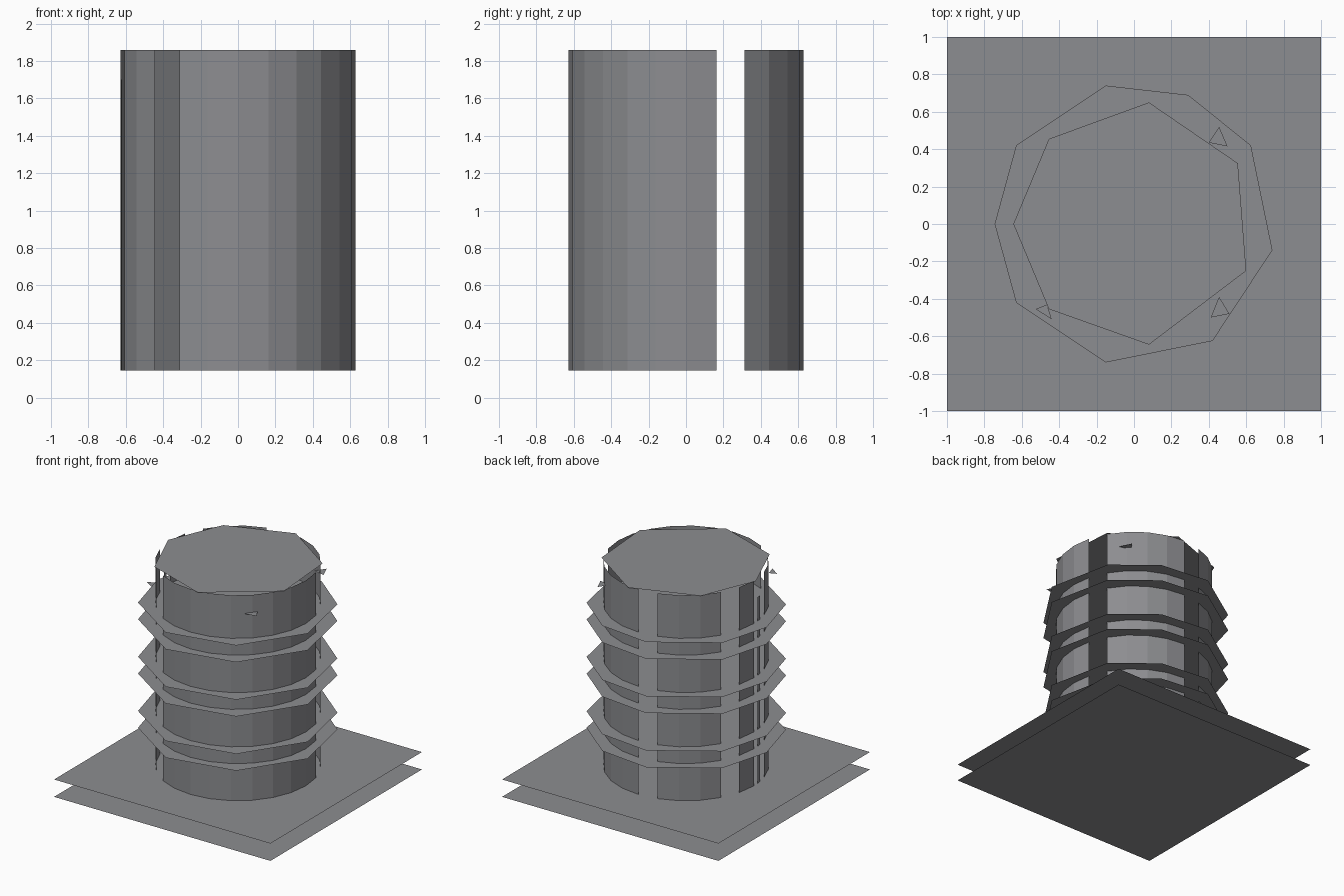
import bpy
from math import radians, cos, sin

if "Cube" in bpy.data.objects:
    bpy.data.objects.remove(bpy.data.objects["Cube"])

R, Z0, Z1 = 0.627, 0.145, 1.86

# Dark, slightly cool grey
grey = bpy.data.materials.new("dark_grey")
grey.diffuse_color = (0.265, 0.268, 0.282, 1)
grey.use_nodes = True
grey.node_tree.nodes["Principled BSDF"].inputs["Base Color"].default_value = grey.diffuse_color


def make(name, verts, faces):
    me = bpy.data.meshes.new(name)
    me.from_pydata(verts, [], faces)
    me.update()
    me.materials.append(grey)
    ob = bpy.data.objects.new(name, me)
    bpy.context.collection.objects.link(ob)
    return ob


def sheet(name, outline, z):
    """Flat horizontal sheet from an outline."""
    return make(name, [(x, y, z) for x, y in outline], [tuple(range(len(outline)))])


def wall(name, a0, a1, step=15, top=Z1):
    """Curved wall panel between two angles (degrees), in flat facets."""
    n = max(1, round((a1 - a0) / step))
    verts, faces = [], []
    for i in range(n + 1):
        a = radians(a0 + (a1 - a0) * i / n)
        verts += [(R * cos(a), R * sin(a), Z0), (R * cos(a), R * sin(a), top)]
    for i in range(n):
        faces.append((2 * i, 2 * i + 2, 2 * i + 3, 2 * i + 1))
    return make(name, verts, faces)


# Base: lower and upper square sheets
square = [(-1, -1), (1, -1), (1, 1), (-1, 1)]
sheet("base_bottom", square, 0)
sheet("base_top", square, Z0)

# Wall panels separated by narrow slots
for i, (a0, a1) in enumerate([(-120, 15), (30, 90), (105, 150), (165, 180), (195, 225)]):
    wall(f"wall_panel_{i + 1}", a0, a1)
wall("slot_strip", 185, 188, top=1.7)

# Floor slabs: pairs of irregular nine-sided sheets
floor = [(-0.745, 0), (-0.63, -0.42), (-0.15, -0.74), (0.42, -0.625), (0.74, -0.14),
         (0.625, 0.42), (0.29, 0.69), (-0.15, 0.74), (-0.63, 0.42)]
for i in range(3):
    z = 0.455 + 0.453 * i
    sheet(f"floor_{i + 1}_underside", floor, z)
    sheet(f"floor_{i + 1}_top", floor, z + 0.14)

# Roof cap
sheet("roof", [(-0.645, 0), (-0.455, -0.455), (0.08, -0.645), (0.6, -0.25),
               (0.555, 0.325), (0.08, 0.65), (-0.455, 0.455)], Z1)

# Small triangular ledges near the top
for name, tri in {
    "ledge_back_right": [(0.40, 0.435), (0.50, 0.415), (0.455, 0.52)],
    "ledge_front_right": [(0.41, -0.50), (0.51, -0.48), (0.455, -0.39)],
    "ledge_front_left": [(-0.525, -0.455), (-0.44, -0.51), (-0.465, -0.43)],
}.items():
    sheet(name, tri, 1.715)
